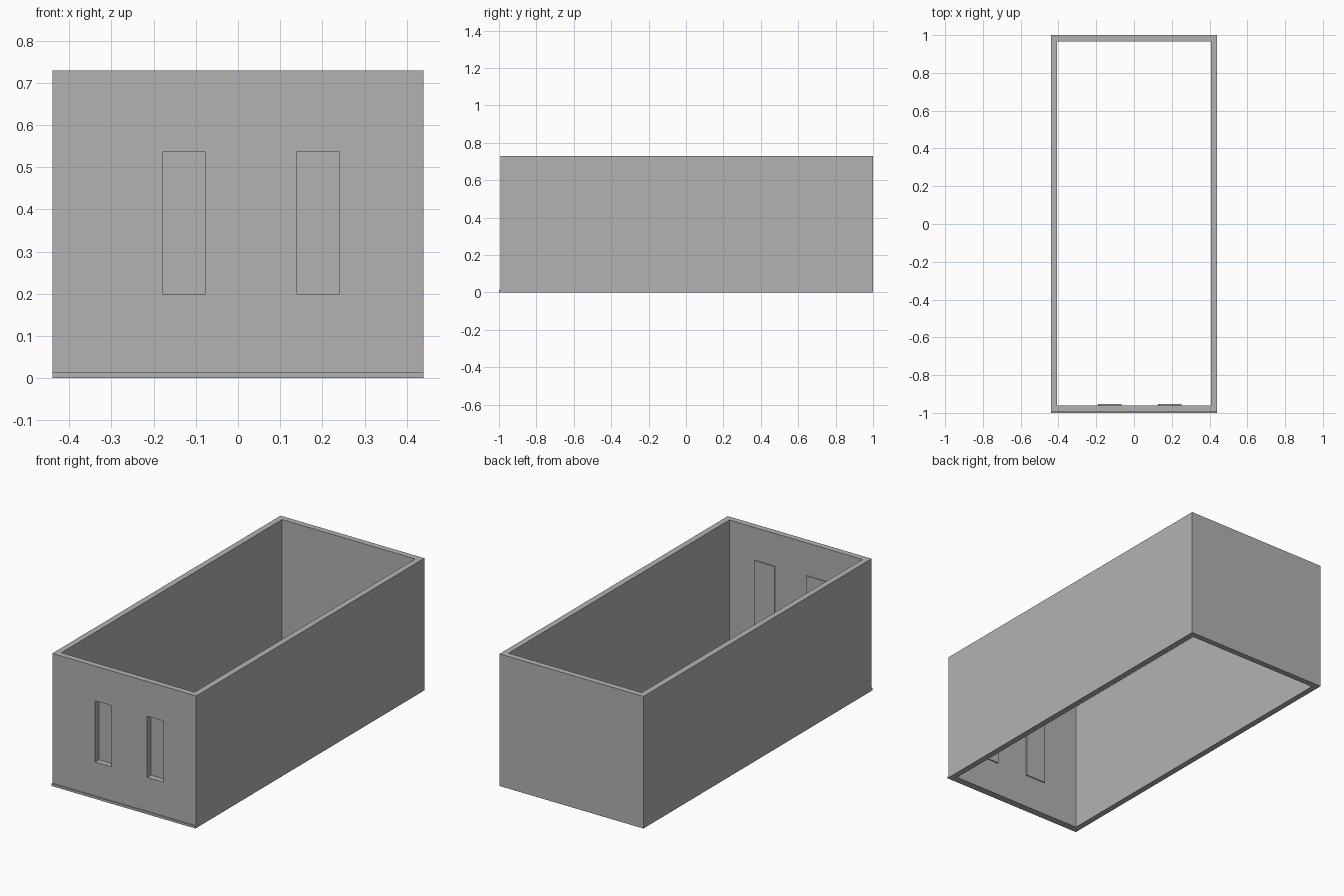
import bpy

if "Cube" in bpy.data.objects:
    bpy.data.objects.remove(bpy.data.objects["Cube"], do_unlink=True)

W, H = 0.44, 0.73              # half width, height
FRONT, BACK, T = -0.993, 1.0, 0.033
SLOTS = {"right": -0.128, "left": 0.19}
SLOT_W, SLOT_Z0, SLOT_Z1 = 0.1, 0.2, 0.538

grey = bpy.data.materials.new("plain grey")
grey.use_nodes = True
colour = (0.448, 0.448, 0.448, 1)
grey.diffuse_color = colour
grey.node_tree.nodes["Principled BSDF"].inputs["Base Color"].default_value = colour


def box(name, x0, x1, y0, y1, z0, z1):
    """Axis-aligned box between two corners."""
    lo, hi = (x0, y0, z0), (x1, y1, z1)
    bpy.ops.mesh.primitive_cube_add(size=1)
    ob = bpy.context.object
    ob.name = name
    for v in ob.data.vertices:
        v.co = [hi[i] if v.co[i] > 0 else lo[i] for i in range(3)]
    ob.data.materials.append(grey)
    return ob


def cut(target, cutter):
    """Subtract the cutter and remove it."""
    cutter.hide_render = True
    mod = target.modifiers.new("cut", "BOOLEAN")
    mod.operation = "DIFFERENCE"
    mod.solver = "EXACT"
    mod.object = cutter
    bpy.context.view_layer.objects.active = target
    bpy.ops.object.modifier_apply(modifier=mod.name)
    bpy.data.objects.remove(cutter, do_unlink=True)


# Four walls, open at top and bottom
walls = box("walls", -W, W, FRONT, BACK, 0, H)
cut(walls, box("inside_cutter", -W + T, W - T, FRONT + T, BACK - T, -1, H + 1))

# Front slots, each closed by a thin plate on the inner face
for side, x in SLOTS.items():
    h = SLOT_W / 2
    cut(walls, box("slot_cutter", x - h, x + h, FRONT - 0.1, FRONT + T + 0.05,
                   SLOT_Z0, SLOT_Z1))
    m = 0.012
    box(side + "_slot_plate", x - h - m, x + h + m, FRONT + T, FRONT + T + 0.006,
        SLOT_Z0 - m, SLOT_Z1 + m)

# Shallow lip along the front bottom edge
box("front_lip", -W, W, -1, FRONT, 0, 0.013)
